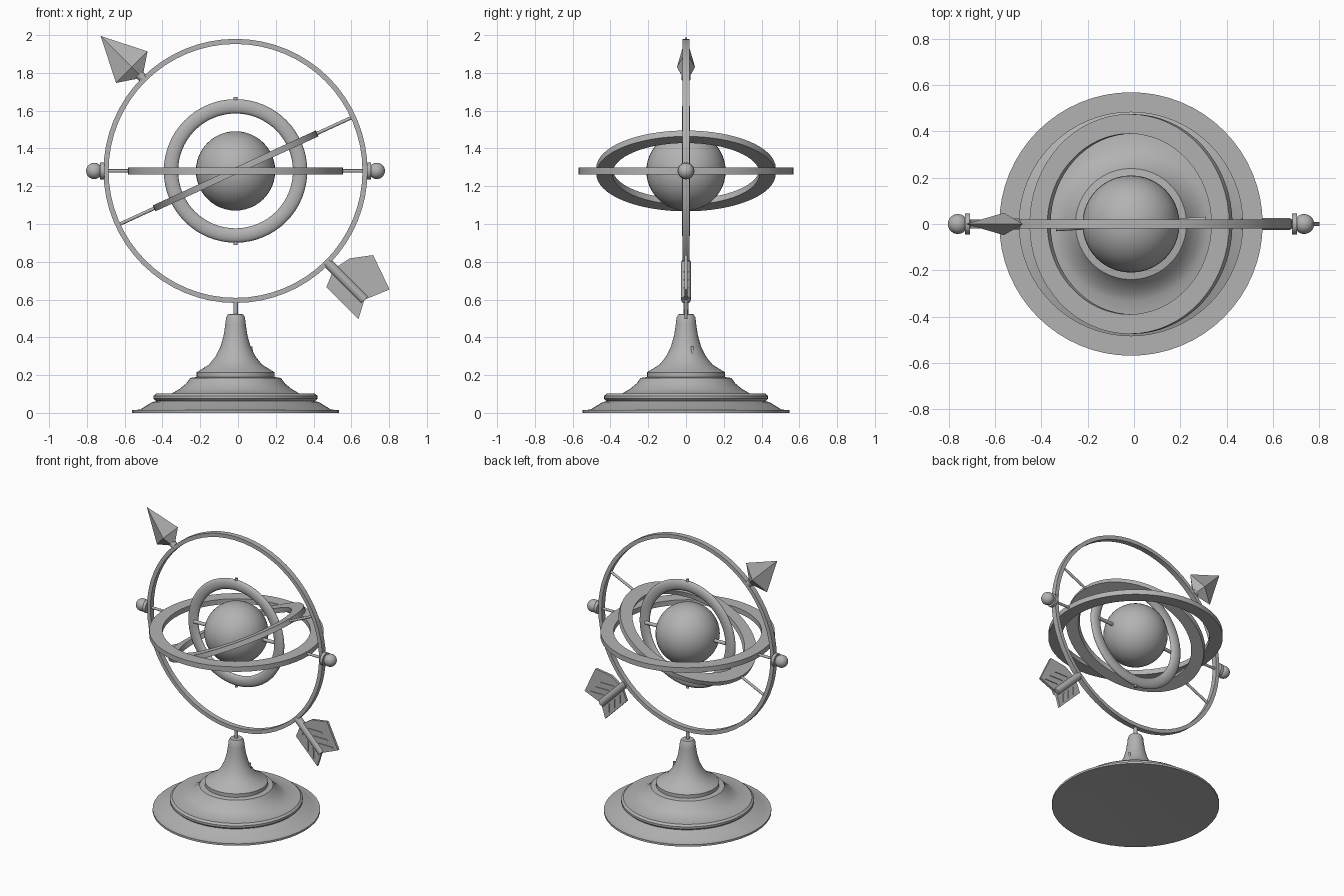
import bpy, bmesh, math
from mathutils import Matrix, Vector

if "Cube" in bpy.data.objects:
    bpy.data.objects.remove(bpy.data.objects["Cube"], do_unlink=True)

CENTRE = Vector((-0.013, 0, 1.281))
TILT = math.radians(24.7)
SIDE = math.radians(90)

metal = bpy.data.materials.new("grey_metal")
metal.use_nodes = True
GREY = (0.45, 0.45, 0.45, 1)
metal.diffuse_color = GREY
metal.node_tree.nodes["Principled BSDF"].inputs["Base Color"].default_value = GREY


def finish(name, bm, matrix, smooth=True):
    bmesh.ops.recalc_face_normals(bm, faces=bm.faces)
    mesh = bpy.data.meshes.new(name)
    bm.to_mesh(mesh)
    bm.free()
    mesh.materials.append(metal)
    ob = bpy.data.objects.new(name, mesh)
    bpy.context.collection.objects.link(ob)
    ob.matrix_world = matrix
    if smooth:
        bpy.ops.object.select_all(action='DESELECT')
        ob.select_set(True)
        bpy.context.view_layer.objects.active = ob
        bpy.ops.object.shade_smooth_by_angle(angle=math.radians(35))
    return ob


def lathe(name, profile, matrix, closed=False, steps=48):
    """Spin (radius, height) points about the local z axis."""
    bm = bmesh.new()
    verts = [bm.verts.new((r, 0, z)) for r, z in profile]
    pairs = list(zip(verts, verts[1:])) + ([(verts[-1], verts[0])] if closed else [])
    edges = [bm.edges.new(p) for p in pairs]
    bmesh.ops.spin(bm, geom=verts + edges, axis=(0, 0, 1), cent=(0, 0, 0),
                   angle=math.tau, steps=steps, use_merge=True)
    bmesh.ops.remove_doubles(bm, verts=bm.verts, dist=1e-4)
    return finish(name, bm, matrix)


def ring(name, outer, inner, thick, rotation, rounded=False):
    h = thick / 2
    if rounded:
        mid, half = (outer + inner) / 2, (outer - inner) / 2
        angles = [math.tau * i / 20 for i in range(20)]
        profile = [(mid + half * math.cos(a), h * math.sin(a)) for a in angles]
    else:
        profile = [(outer, -h), (outer, h), (inner, h), (inner, -h)]
    return lathe(name, profile, Matrix.Translation(CENTRE) @ rotation, True, 64)


def rod(name, direction, start, end, radius):
    """Cylinder along a direction, between two distances from the centre."""
    d = Vector(direction).normalized()
    matrix = Matrix.Translation(CENTRE) @ d.to_track_quat('Z', 'Y').to_matrix().to_4x4()
    profile = [(0, start), (radius, start), (radius, end), (0, end)]
    return lathe(name, profile, matrix, steps=20)


def ball(name, location, radius):
    bm = bmesh.new()
    bmesh.ops.create_uvsphere(bm, u_segments=40, v_segments=24, radius=radius)
    return finish(name, bm, Matrix.Translation(location))


def plate(name, points, thick, matrix):
    """Flat outline in local x-z, extruded evenly about y."""
    bm = bmesh.new()
    face = bm.faces.new([bm.verts.new((x, -thick / 2, z)) for x, z in points])
    new = bmesh.ops.extrude_face_region(bm, geom=[face])["geom"]
    bmesh.ops.translate(bm, vec=(0, thick, 0),
                        verts=[v for v in new if isinstance(v, bmesh.types.BMVert)])
    return finish(name, bm, matrix, False)


# Turned base with a shallow hollow underneath, post and small set screw
lathe("base", [(0, 0.012), (0.4, 0.009), (0.53, 0), (0.547, 0), (0.547, 0.014),
               (0.505, 0.018), (0.44, 0.058), (0.42, 0.062), (0.434, 0.075),
               (0.434, 0.09), (0.42, 0.102), (0.335, 0.104),
               (0.295, 0.128), (0.262, 0.155), (0.24, 0.185), (0.206, 0.19),
               (0.206, 0.215), (0.185, 0.228), (0.14, 0.256), (0.105, 0.3),
               (0.08, 0.35), (0.063, 0.41), (0.054, 0.47), (0.05, 0.505),
               (0.04, 0.522), (0, 0.525)],
      Matrix.Translation((CENTRE.x, 0, 0)))
rod("post", (0, 0, -1), 0.685, 0.77, 0.012)
rod("set_screw", (0.085, 0.036, -0.97), 0.935, 1.0, 0.008)

# Nested rings and globe
UPRIGHT = Matrix.Rotation(SIDE, 4, 'X')
ring("outer_ring", 0.699, 0.672, 0.038, UPRIGHT)
ring("horizon_ring", 0.569, 0.483, 0.036, Matrix.Identity(4))
ring("tilted_ring", 0.475, 0.39, 0.034, Matrix.Rotation(-TILT, 4, 'Y'))
ring("inner_ring", 0.38, 0.304, 0.04, UPRIGHT, True)
ball("globe", CENTRE, 0.21)

# Pivot rods, collars and end knobs on both sides
for side, s in (("left", 1), ("right", -1)):
    axis = Vector((s, 0, 0))
    rod(side + "_horizon_rod", axis, 0.55, 0.7, 0.009)
    rod(side + "_collar", axis, 0.695, 0.717, 0.045)
    ball(side + "_knob", CENTRE + axis * 0.748, 0.043)
    rod(side + "_tilted_rod", (s * math.cos(TILT), 0, s * math.sin(TILT)), 0.46, 0.68, 0.009)
    rod(side + "_globe_pin", (s, s * 0.06, 0), 0.2, 0.325, 0.012)
for end, s in (("upper", 1), ("lower", -1)):
    rod(end + "_ring_pin", (0, 0, s), 0.37, 0.392, 0.01)

# Arrow: local x runs along the shaft from head to tail
ARROW = Matrix.Translation(CENTRE) @ Matrix.Rotation(math.radians(45), 4, 'Y')
rod("arrow_collar", (-1, 0, 1), 0.69, 0.722, 0.024)
bm = bmesh.new()
tip = bm.verts.new((-1.01, 0, 0))
wide = [bm.verts.new((-0.777, y, z)) for y, z in ((0.048, 0), (0, 0.118), (-0.048, 0), (0, -0.118))]
back = [bm.verts.new((-0.715, y, z)) for y, z in ((0.022, 0), (0, 0.026), (-0.022, 0), (0, -0.026))]
for i in range(4):
    j = (i + 1) % 4
    bm.faces.new((tip, wide[i], wide[j]))
    bm.faces.new((wide[i], back[i], back[j], wide[j]))
bm.faces.new(back)
finish("arrow_head", bm, ARROW, False)

rod("arrow_tail_shaft", (1, 0, -1), 0.685, 0.965, 0.026)
plate("upper_vane", [(0.735, 0), (0.755, 0.1), (0.83, 0.2), (1.02, 0.133), (0.965, 0)], 0.018, ARROW)
plate("lower_vane", [(0.735, 0), (0.775, -0.095), (1.015, -0.095), (0.965, 0)], 0.018, ARROW)

# Raised barbs across each vane
for name, s, length in (("upper", 1, 0.075), ("lower", -1, 0.045)):
    for i in range(3):
        x, z = 0.785 + i * 0.06, s * 0.035
        plate(f"{name}_barb_{i + 1}", [(x, z), (x + length, z + s * length),
              (x + length + 0.012, z + s * length), (x + 0.012, z)], 0.027, ARROW)
